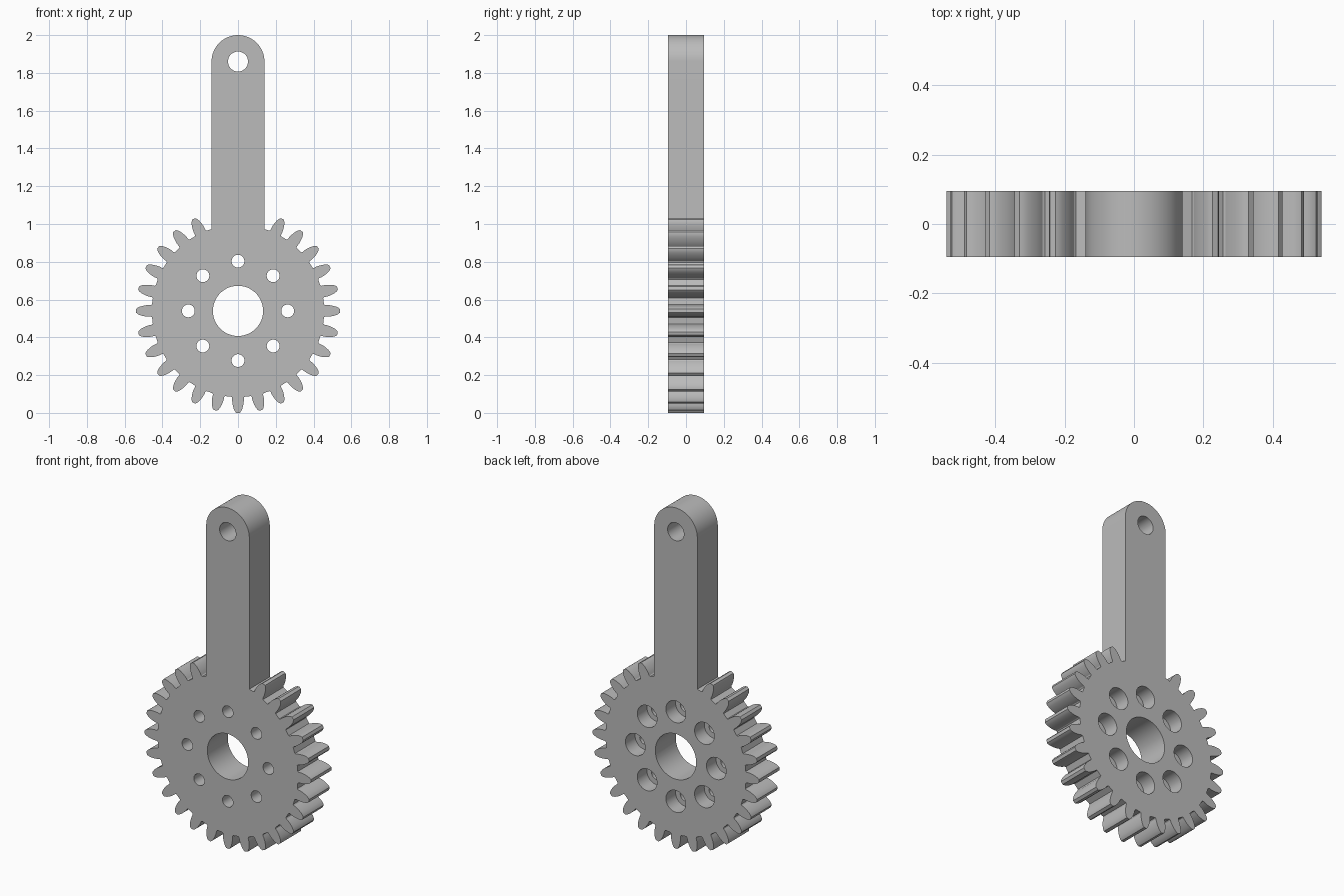
import bpy, bmesh
from math import sin, cos, pi, radians, hypot

cube = bpy.data.objects.get("Cube")
if cube:
    bpy.data.objects.remove(cube, do_unlink=True)

HALF = 0.095            # half thickness
CENTRE_Z = 0.54         # gear axis height
TEETH = 28
ARM_W, ARM_Z = 0.14, 1.86

steel = bpy.data.materials.new("grey_steel")
steel.use_nodes = True
GREY = (0.5, 0.5, 0.5, 1)
steel.diffuse_color = GREY
steel.node_tree.nodes["Principled BSDF"].inputs["Base Color"].default_value = GREY


def prism(name, outline, y0, y1):
    """Extrude an x-z outline from y0 to y1."""
    bm = bmesh.new()
    face = bm.faces.new([bm.verts.new((x, y0, z)) for x, z in outline])
    ext = bmesh.ops.extrude_face_region(bm, geom=[face])
    verts = [v for v in ext["geom"] if isinstance(v, bmesh.types.BMVert)]
    bmesh.ops.translate(bm, verts=verts, vec=(0, y1 - y0, 0))
    bmesh.ops.recalc_face_normals(bm, faces=bm.faces)
    mesh = bpy.data.meshes.new(name)
    bm.to_mesh(mesh)
    bm.free()
    mesh.materials.append(steel)
    obj = bpy.data.objects.new(name, mesh)
    bpy.context.collection.objects.link(obj)
    return obj


def circle(x, z, r, n=48):
    return [(x + r * cos(2 * pi * i / n), z + r * sin(2 * pi * i / n)) for i in range(n)]


# Half tooth flank: (radial distance, half width) from root to tip
FLANK = [(0.455, 0.034), (0.462, 0.0305), (0.475, 0.031), (0.49, 0.0295),
         (0.505, 0.0265), (0.52, 0.022), (0.532, 0.016), (0.54, 0.009)]
TOOTH = [(r, -w) for r, w in FLANK] + [(r, w) for r, w in reversed(FLANK)]

# Gear outline, clockwise from right of the arm, leaving out the teeth under it
outline = []
root_z = CENTRE_Z + (0.455 ** 2 - ARM_W ** 2) ** 0.5
outline.append((ARM_W, root_z))
for k in range(2, TEETH - 1):
    a = 2 * pi * k / TEETH
    for r, t in TOOTH:
        outline.append((r * sin(a) + t * cos(a), CENTRE_Z + r * cos(a) - t * sin(a)))
outline.append((-ARM_W, root_z))

# Arm with a rounded end
for i in range(41):
    a = pi - pi * i / 40
    outline.append((ARM_W * cos(a), ARM_Z + ARM_W * sin(a)))
body = prism("gear_lever", outline, -HALF, HALF)


def drill(name, x, z, r, y0=-0.2, y1=0.2):
    cutter = prism(name, circle(x, z, r), y0, y1)
    cutter.hide_render = True
    cutter.hide_viewport = True
    mod = body.modifiers.new(name, "BOOLEAN")
    mod.operation, mod.solver, mod.object = "DIFFERENCE", "EXACT", cutter
    return cutter


# Shaft bore, pivot hole, and a ring of bolt holes counterbored from the back
cutters = [drill("shaft_bore_cutter", 0, CENTRE_Z, 0.133),
           drill("pivot_hole_cutter", 0, ARM_Z, 0.053)]
for i in range(8):
    x, z = 0.263 * sin(i * pi / 4), CENTRE_Z + 0.263 * cos(i * pi / 4)
    cutters.append(drill(f"bolt_hole_cutter_{i}", x, z, 0.034))
    cutters.append(drill(f"counterbore_cutter_{i}", x, z, 0.064, HALF - 0.09, 0.2))

# Apply the cuts and remove the cutters
bpy.context.view_layer.objects.active = body
body.select_set(True)
for mod in list(body.modifiers):
    bpy.ops.object.modifier_apply(modifier=mod.name)
for c in cutters:
    bpy.data.objects.remove(c, do_unlink=True)
bpy.ops.object.shade_smooth_by_angle(angle=radians(25))
